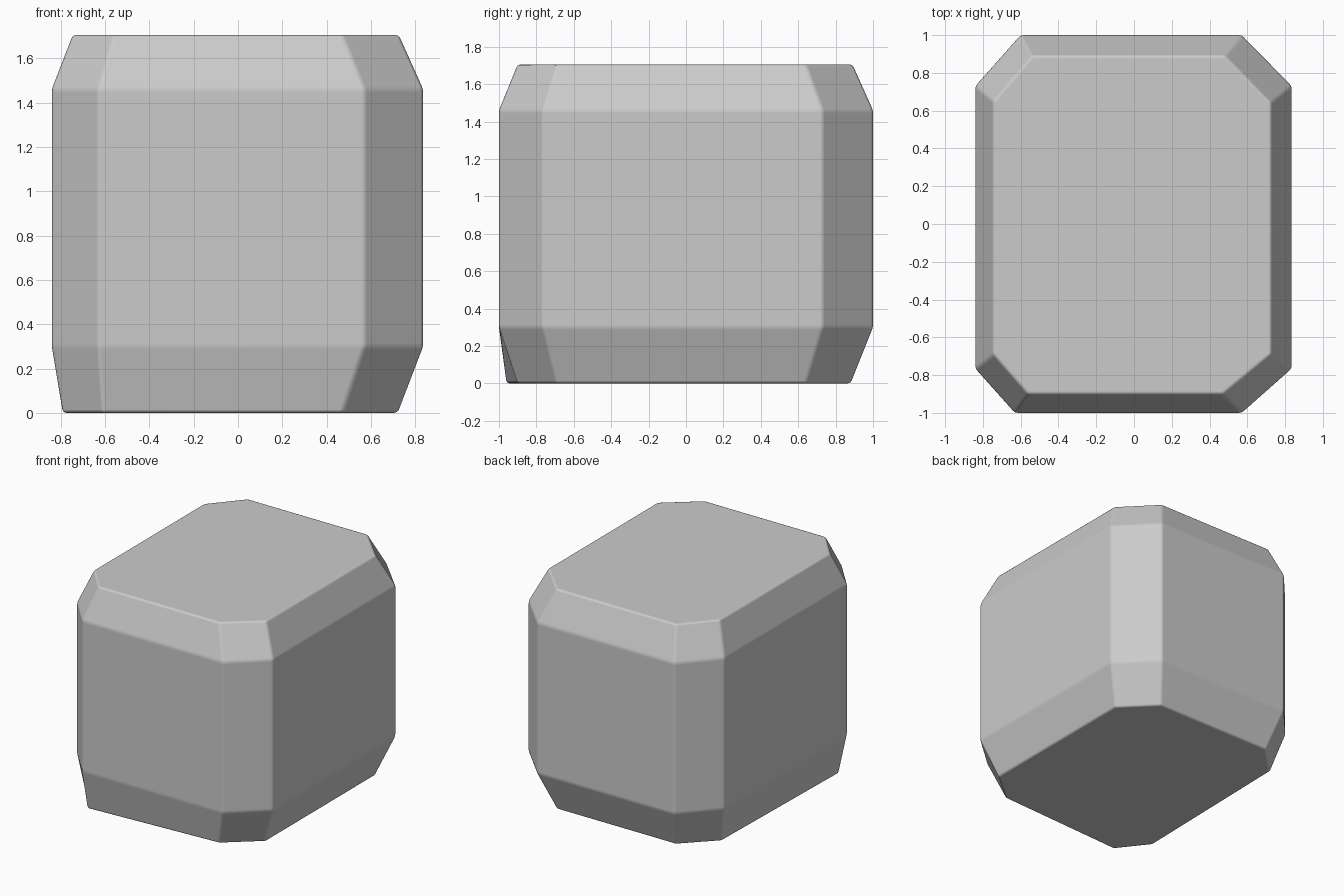
import bpy, bmesh

if "Cube" in bpy.data.objects:
    bpy.data.objects.remove(bpy.data.objects["Cube"])

# Eight-sided outlines, counter-clockwise from the front-left corner
BASE = [(-0.61, -0.96), (0.47, -0.90), (0.72, -0.69), (0.72, 0.64),
        (0.48, 0.88), (-0.53, 0.88), (-0.76, 0.65), (-0.79, -0.73)]
BODY = [(-0.63, -1.0), (0.57, -1.0), (0.835, -0.765), (0.835, 0.73),
        (0.57, 1.0), (-0.60, 1.0), (-0.84, 0.73), (-0.84, -0.765)]
TOP = [(-0.56, -0.90), (0.47, -0.90), (0.725, -0.69), (0.725, 0.64),
       (0.48, 0.89), (-0.54, 0.89), (-0.745, 0.65), (-0.745, -0.69)]


def loft(name, sections):
    """Skin a closed solid through stacked (z, outline) sections."""
    bm = bmesh.new()
    rings = [[bm.verts.new((x, y, z)) for x, y in outline] for z, outline in sections]
    for lo, hi in zip(rings, rings[1:]):
        for i in range(len(lo)):
            j = (i + 1) % len(lo)
            bm.faces.new((lo[i], lo[j], hi[j], hi[i]))
    bm.faces.new(rings[0][::-1])
    bm.faces.new(rings[-1])
    bmesh.ops.recalc_face_normals(bm, faces=bm.faces)
    for f in bm.faces:
        f.smooth = True
    mesh = bpy.data.meshes.new(name)
    bm.to_mesh(mesh)
    bm.free()
    obj = bpy.data.objects.new(name, mesh)
    bpy.context.collection.objects.link(obj)
    return obj


# Chamfered block with a slightly uneven base
block = loft("chamfered_block", [(0, BASE), (0.30, BODY), (1.46, BODY), (1.705, TOP)])

# Narrow softened edges
bevel = block.modifiers.new("soft_edges", 'BEVEL')
bevel.width = 0.015
bevel.segments = 2
bevel.limit_method = 'ANGLE'
bevel.angle_limit = 0.17
bevel.harden_normals = True
